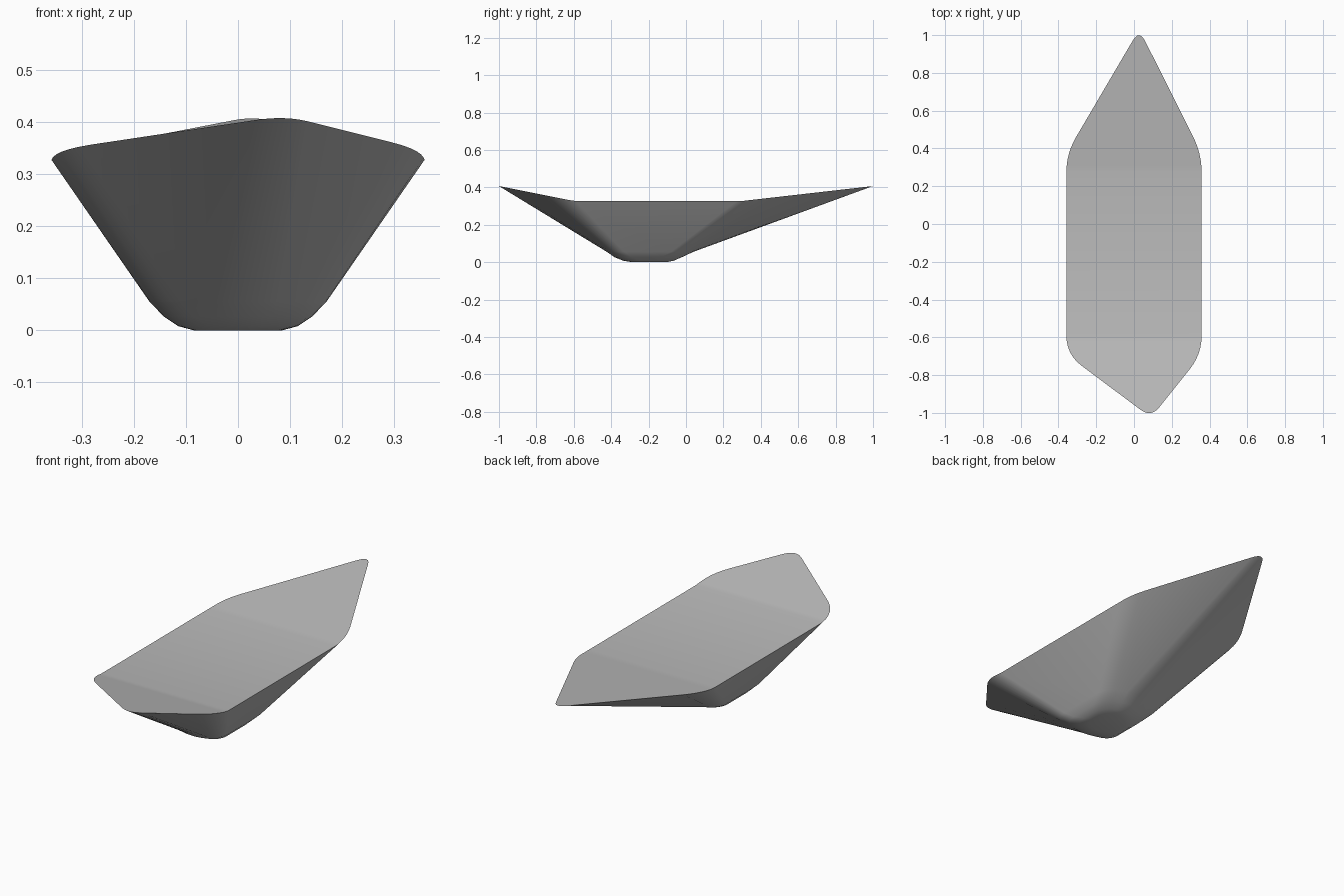
import bpy, bmesh, math
from mathutils import Vector

cube = bpy.data.objects.get("Cube")
if cube:
    bpy.data.objects.remove(cube, do_unlink=True)

SEG = 6  # segments per rounded corner

grey = bpy.data.materials.new("plain grey")
grey.use_nodes = True
colour = (0.5, 0.5, 0.5, 1)
grey.diffuse_color = colour
grey.node_tree.nodes["Principled BSDF"].inputs["Base Color"].default_value = colour


def rounded(corners, radii):
    """Round each corner of a polygon with a short quadratic curve."""
    pts = []
    n = len(corners)
    for i, c in enumerate(corners):
        c = Vector(c)
        ends = []
        for other in (corners[i - 1], corners[(i + 1) % n]):
            d = Vector(other) - c
            ends.append(c + d.normalized() * min(radii[i], 0.45 * d.length))
        for k in range(SEG + 1):
            t = k / SEG
            pts.append(ends[0] * (1 - t) ** 2 + c * 2 * t * (1 - t) + ends[1] * t ** 2)
    return pts


def hexagon(w, front, back, front_corner, back_corner, front_x, back_x):
    """Six corners, counter-clockwise from the front tip."""
    return [(front_x, front), (w, front_corner), (w, back_corner),
            (back_x, back), (-w, back_corner), (-w, front_corner)]


def rim_height(y):
    """Level middle with a ramp rising to each tip."""
    return 0.327 + max(0, -0.6 - y) * 0.2 + max(0, y - 0.3) * 0.114


bm = bmesh.new()
rings = []

# Rim of the deck
rim = rounded(hexagon(0.358, -1.025, 1.03, -0.69, 0.373, 0.09, 0.028),
              [0.07, 0.1, 0.1, 0.07, 0.1, 0.1])
rings.append([bm.verts.new((p.x, p.y, rim_height(p.y))) for p in rim])

# Curved bilge rings: half width, front, back, height
for w, front, back, z in ((0.17, -0.43, 0.05, 0.055), (0.142, -0.39, -0.01, 0.026),
                          (0.115, -0.345, -0.05, 0.008), (0.085, -0.3, -0.09, 0)):
    outline = rounded(hexagon(w, front, back, front + 0.04, back - 0.07, 0.015, 0.01),
                      [0.06] * 6)
    rings.append([bm.verts.new((p.x, p.y, z)) for p in outline])

# Hull sides and flat bottom
count = len(rim)
for upper, lower in zip(rings, rings[1:]):
    for i in range(count):
        j = (i + 1) % count
        bm.faces.new((upper[i], lower[i], lower[j], upper[j]))
bm.faces.new(list(reversed(rings[-1])))

# Deck: front ramp, level middle, back ramp
top = rings[0]
step = SEG + 1
fr, br = 2 * step - 1, 2 * step
bl, fl = 5 * step - 1, 5 * step
bm.faces.new(top[fl:] + top[:fr + 1])
bm.faces.new((top[fr], top[br], top[bl], top[fl]))
bm.faces.new(top[br:bl + 1])

bmesh.ops.recalc_face_normals(bm, faces=bm.faces[:])
mesh = bpy.data.meshes.new("hull")
bm.to_mesh(mesh)
bm.free()
mesh.materials.append(grey)
hull = bpy.data.objects.new("hull", mesh)
bpy.context.collection.objects.link(hull)

# Smooth rounded ridges, crisp rim
bpy.ops.object.select_all(action='DESELECT')
hull.select_set(True)
bpy.context.view_layer.objects.active = hull
bpy.ops.object.shade_smooth_by_angle(angle=math.radians(30))
